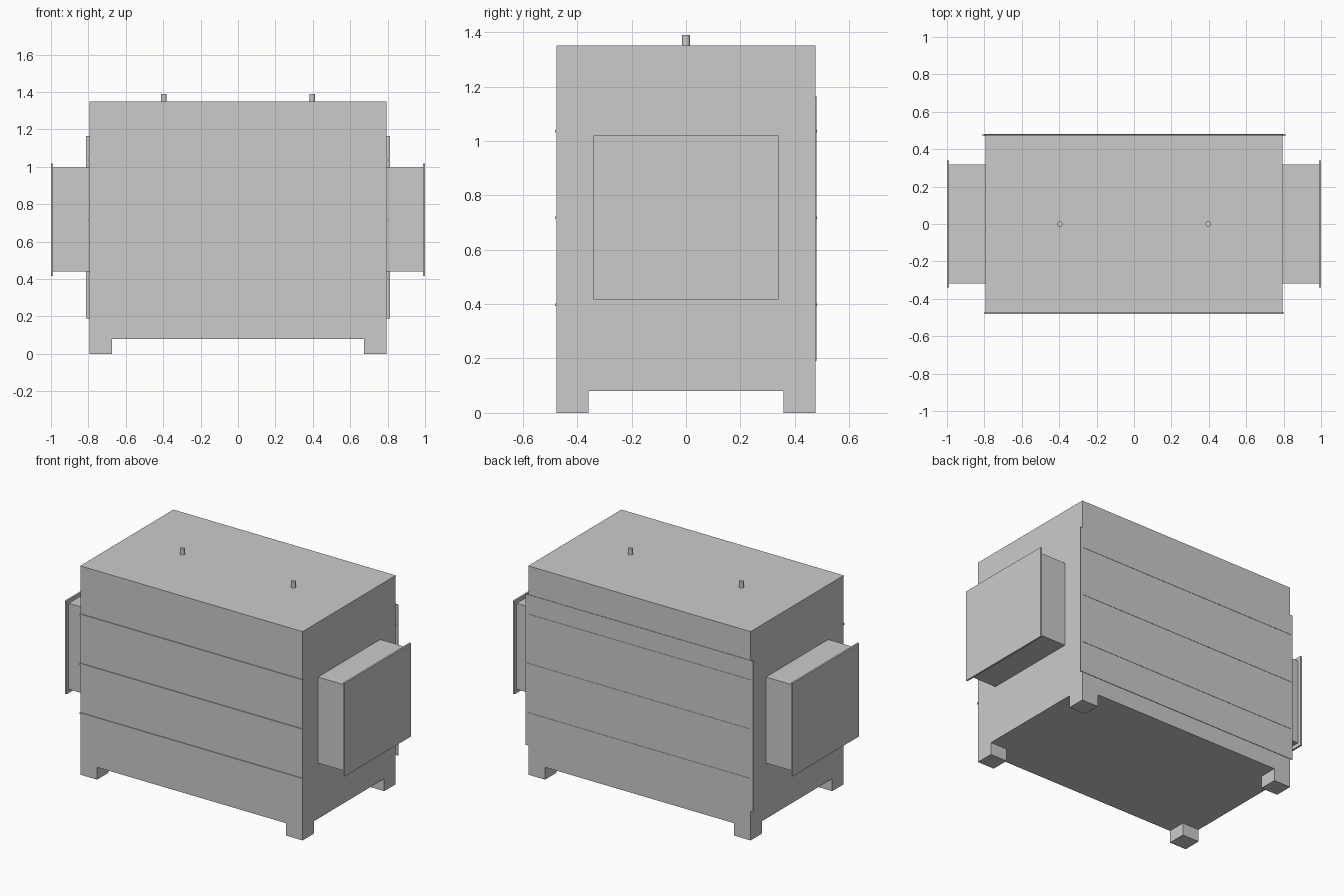
import bpy

if "Cube" in bpy.data.objects:
    bpy.data.objects.remove(bpy.data.objects["Cube"])


def box(name, x, y, z):
    """Box from (min, max) ranges on each axis."""
    bpy.ops.mesh.primitive_cube_add(
        size=1, location=[(a + b) / 2 for a, b in (x, y, z)])
    ob = bpy.context.object
    ob.name = name
    ob.scale = [b - a for a, b in (x, y, z)]
    bpy.ops.object.transform_apply(location=False, rotation=False, scale=True)
    return ob


def span(a, b, sign):
    return tuple(sorted((a * sign, b * sign)))


# Main cabinet
box("cabinet", (-0.795, 0.795), (-0.476, 0.476), (0.08, 1.35))

# Corner feet
for sx in (-1, 1):
    for sy in (-1, 1):
        box("foot", span(0.675, 0.795, sx), span(0.358, 0.476, sy), (0, 0.08))

# Wide thin panel on the back
box("back_panel", (-0.813, 0.813), (0.474, 0.479), (0.19, 1.165))

# Horizontal ribs on front and back
for z in (0.398, 0.717, 1.036):
    for sy in (-1, 1):
        box("rib", (-0.798, 0.798), span(0.47, 0.481, sy), (z - 0.005, z + 0.005))

for sx in (-1, 1):
    side = "right" if sx > 0 else "left"
    # Side duct and its end flange
    box(side + "_duct", span(0.79, 0.988, sx), (-0.318, 0.318), (0.44, 0.996))
    box(side + "_flange", span(0.988, 1.0, sx), (-0.34, 0.34), (0.416, 1.019))
    # Pipe stub on the roof
    bpy.ops.mesh.primitive_cylinder_add(
        vertices=20, radius=0.015, depth=0.045, location=(0.397 * sx, 0, 1.3675))
    bpy.context.object.name = side + "_pipe_stub"
    bpy.ops.object.shade_smooth_by_angle()
